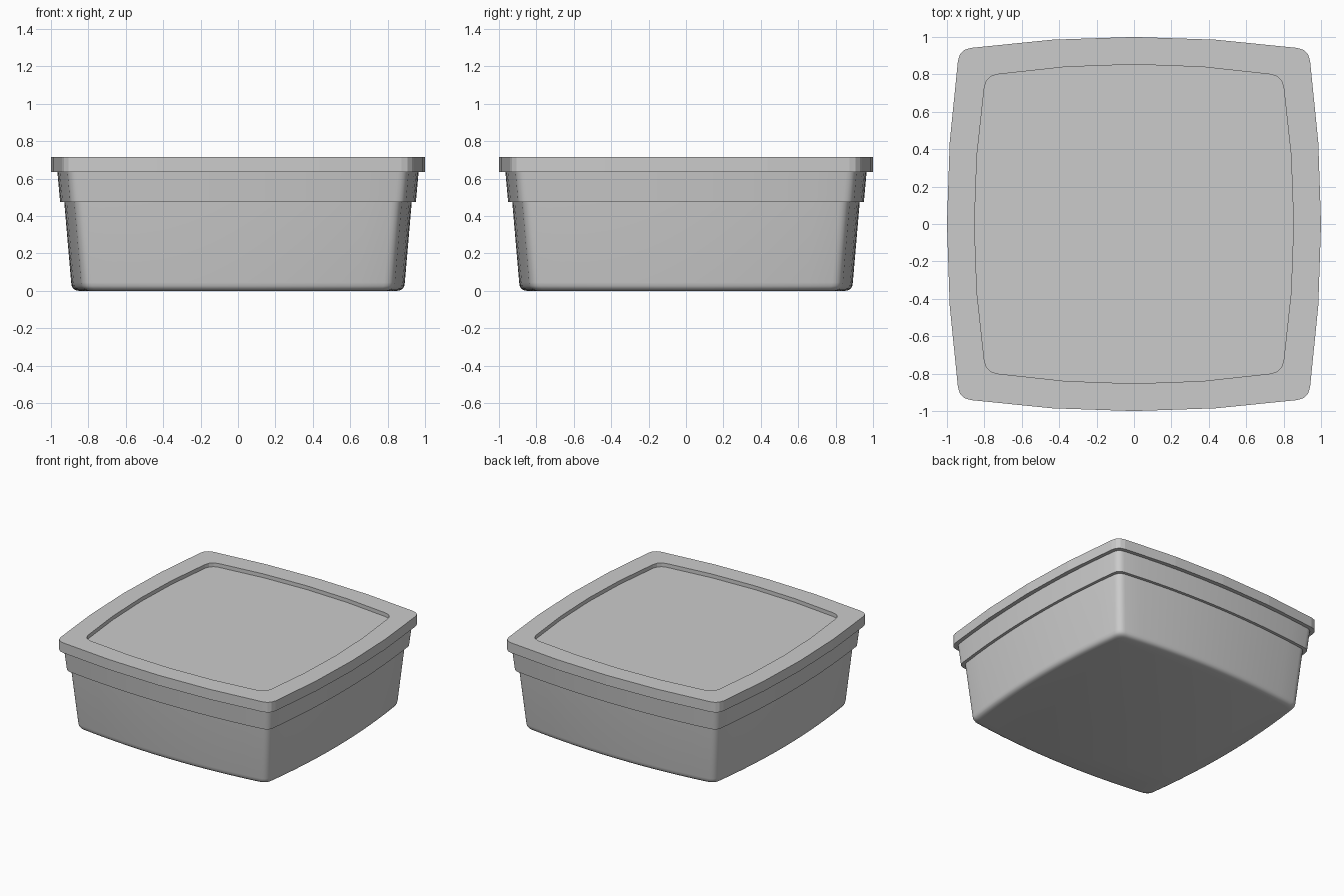
import bpy, bmesh

if "Cube" in bpy.data.objects:
    bpy.data.objects.remove(bpy.data.objects["Cube"])

# single plain grey plastic
grey = bpy.data.materials.new("grey plastic")
grey.diffuse_color = (0.6, 0.6, 0.6, 1)
grey.use_nodes = True
grey.node_tree.nodes["Principled BSDF"].inputs["Base Color"].default_value = grey.diffuse_color


def outline(w, bow, r, side_cuts, corner_cuts):
    """Square with bowed sides and rounded corners, counter-clockwise."""
    c = w - bow
    e = c - r
    quarter = []
    # right side, bottom to top
    for i in range(side_cuts + 1):
        y = -e + 2 * e * i / side_cuts
        quarter.append((w - bow * (y / c) ** 2, y))
    # rounded corner
    a = quarter[-1]
    b = (a[1], a[0])
    for i in range(1, corner_cuts):
        t = i / corner_cuts
        quarter.append(tuple((1 - t) ** 2 * a[k] + 2 * t * (1 - t) * c + t * t * b[k]
                             for k in range(2)))
    pts = []
    for _ in range(4):
        pts += quarter
        quarter = [(-y, x) for x, y in quarter]
    return pts


def loft(name, rings):
    """Skin a stack of (outline, height) rings and cap both ends."""
    bm = bmesh.new()
    loops = [[bm.verts.new((x, y, z)) for x, y in pts] for pts, z in rings]
    n = len(loops[0])
    for lo, hi in zip(loops, loops[1:]):
        for i in range(n):
            j = (i + 1) % n
            bm.faces.new((lo[i], lo[j], hi[j], hi[i]))
    bm.faces.new(loops[0][::-1])
    bm.faces.new(loops[-1])
    mesh = bpy.data.meshes.new(name)
    bm.normal_update()
    bm.to_mesh(mesh)
    bm.free()
    mesh.materials.append(grey)
    ob = bpy.data.objects.new(name, mesh)
    bpy.context.collection.objects.link(ob)
    return ob


# tapered tub: rounded foot, wall, step out to the collar
profile = [(0.850, 0.0), (0.868, 0.004), (0.881, 0.012), (0.889, 0.026), (0.892, 0.045),
           (0.929, 0.475), (0.951, 0.475), (0.966, 0.64)]
tub = loft("tub", [(outline(w, 0.06, 0.05, 12, 5), z) for w, z in profile])
bpy.context.view_layer.objects.active = tub
tub.select_set(True)
bpy.ops.object.shade_smooth_by_angle(angle=0.6)

# faceted lid with a shallow recessed panel
outer = outline(1.0, 0.067, 0.06, 4, 3)
inner = outline(0.853, 0.062, 0.06, 4, 3)
loft("lid", [(outer, 0.635), (outer, 0.715), (inner, 0.715), (inner, 0.685)])
